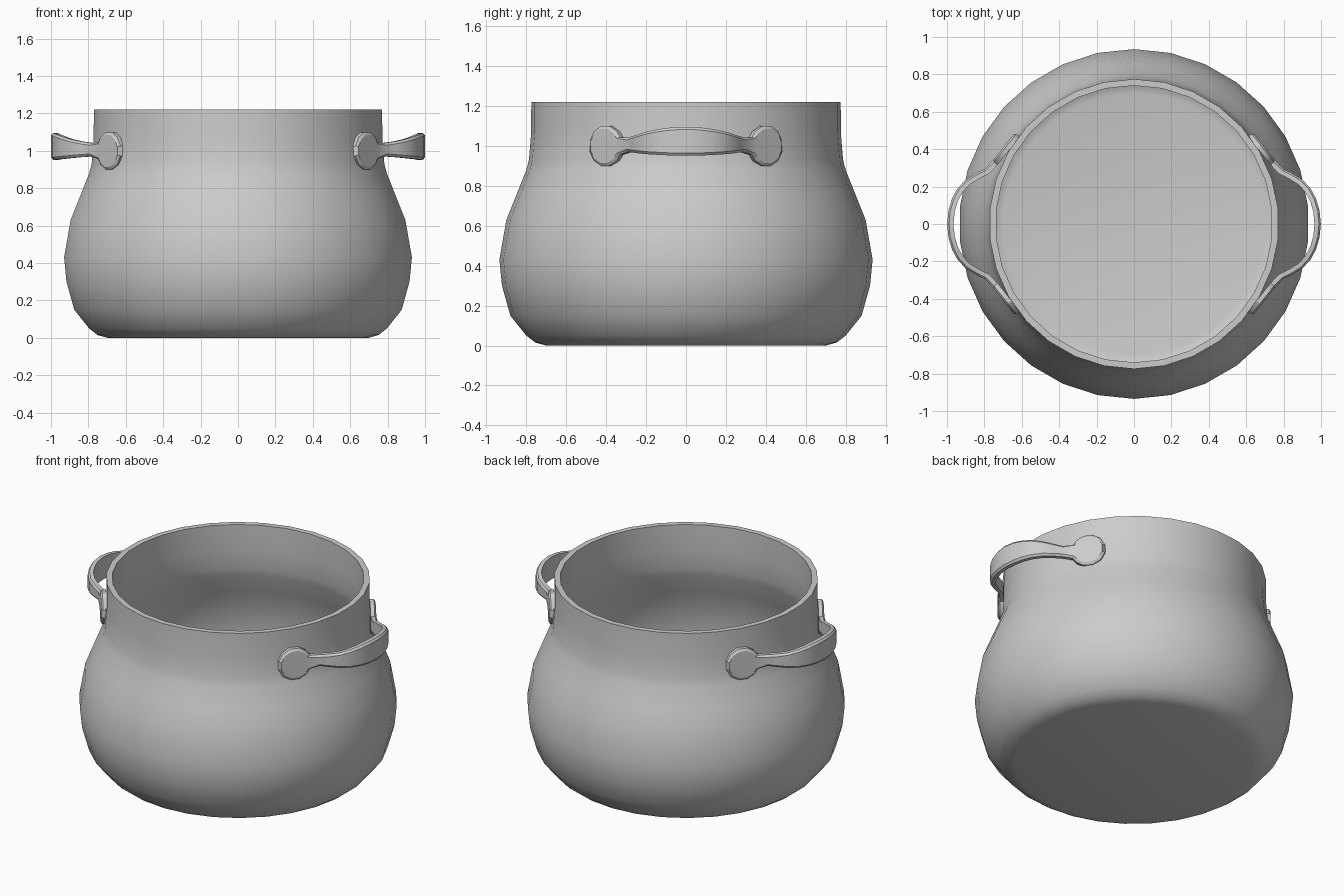
import bpy, bmesh, math
from mathutils import Vector

cube = bpy.data.objects.get("Cube")
if cube:
    bpy.data.objects.remove(cube, do_unlink=True)

metal = bpy.data.materials.new("grey metal")
metal.use_nodes = True
grey = (0.6, 0.6, 0.6, 1)
metal.diffuse_color = grey
metal.node_tree.nodes["Principled BSDF"].inputs["Base Color"].default_value = grey


def finish(bm, name):
    bmesh.ops.recalc_face_normals(bm, faces=bm.faces)
    mesh = bpy.data.meshes.new(name)
    bm.to_mesh(mesh)
    bm.free()
    mesh.materials.append(metal)
    obj = bpy.data.objects.new(name, mesh)
    bpy.context.collection.objects.link(obj)
    bpy.ops.object.select_all(action="DESELECT")
    obj.select_set(True)
    bpy.context.view_layer.objects.active = obj
    return obj


def loft(bm, rings, close_ends):
    rows = [[bm.verts.new(p) for p in ring] for ring in rings]
    for a, b in zip(rows, rows[1:]):
        n = len(a)
        for i in range(n):
            j = (i + 1) % n
            bm.faces.new((a[i], a[j], b[j], b[i]))
    bm.faces.new(rows[0])
    if close_ends:
        bm.faces.new(rows[-1])


# Pot body: outer wall, then rim, then inner wall down to the floor
SIDES = 30
WALL = 0.035
outer = [(0.70, 0), (0.755, 0.015), (0.80, 0.05), (0.88, 0.15), (0.922, 0.3),
         (0.935, 0.43), (0.90, 0.63), (0.85, 0.755), (0.80, 0.88),
         (0.787, 0.93), (0.776, 1.06), (0.775, 1.22)]
inner = [(r - WALL, max(z, WALL)) for r, z in reversed(outer[2:])]
inner.append((0.70, WALL))


def circle(r, z):
    angles = [math.pi / 2 + math.tau * i / SIDES for i in range(SIDES)]
    return [(r * math.cos(a), r * math.sin(a), z) for a in angles]


bm = bmesh.new()
loft(bm, [circle(r, z) for r, z in outer + inner], True)
finish(bm, "pot_body")
bpy.ops.object.shade_smooth_by_angle(angle=math.radians(40))

# Handle quarter: round mounting pad lofted into a strap, then mirrored
HALF = 0.017
BEVEL = 0.01
PAD = 0.103
centre = Vector((0.685, 0.40, 1.0))
along = Vector((-0.62, 0.785, 0)).normalized()
stations = []  # outer point, low z, high z, front point, low z, high z
for deg in (15, 45, 75, 105, 135, 155):
    d, h = PAD * math.cos(math.radians(deg)), PAD * math.sin(math.radians(deg))
    k = 0.86
    stations.append((centre + along * d, 1 - h, 1 + h,
                     centre + along * d * k, 1 - h * k, 1 + h * k))
for x, y, low, high in ((0.785, 0.283, 0.97, 1.043), (0.835, 0.258, 0.967, 1.05),
                        (0.89, 0.224, 0.962, 1.062), (0.93, 0.18, 0.958, 1.075),
                        (0.957, 0.13, 0.955, 1.085), (0.975, 0.07, 0.952, 1.093),
                        (0.982, 0, 0.952, 1.096)):
    p = Vector((x, y, 1))
    stations.append((p, low, high, p, low + 0.013, high - 0.013))

rings = []
for i, (p, low, high, q, low2, high2) in enumerate(stations):
    if i < 5:
        t = -along
    elif i == len(stations) - 1:
        t = Vector((0, -1, 0))
    else:
        t = (stations[i + 1][0] - stations[i - 1][0]).normalized()
    n = Vector((-t.y, t.x, 0))
    back, side, front = p - n * HALF, p + n * (HALF - BEVEL), q + n * HALF
    rings.append([(v.x, v.y, z) for v, z in ((back, low), (back, high), (side, high),
                                           (front, high2), (front, low2), (side, low))])

bm = bmesh.new()
loft(bm, rings, False)
finish(bm, "side_handles")
bpy.ops.object.shade_smooth_by_angle(angle=math.radians(30))
mirror = bpy.context.object.modifiers.new("mirror", "MIRROR")
mirror.use_axis = (True, True, False)
mirror.use_clip = True
mirror.merge_threshold = 0.002
